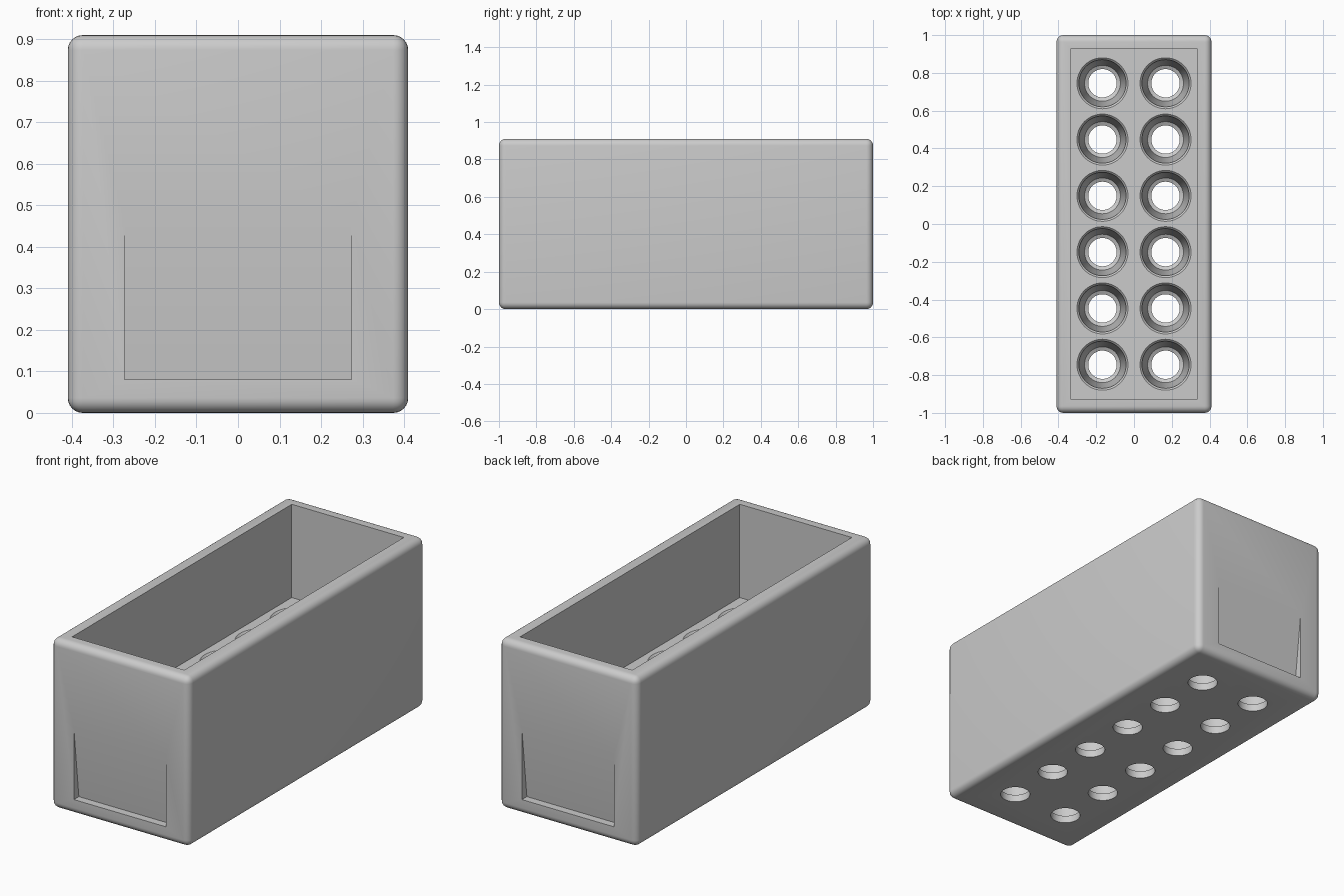
import bpy, bmesh
from math import radians, cos, sin, tau
from mathutils import Matrix

if "Cube" in bpy.data.objects:
    bpy.data.objects.remove(bpy.data.objects["Cube"], do_unlink=True)

W, L, H = 0.82, 2.0, 0.91      # outer size
FLOOR = 0.41                   # height of the inner floor
ROUND = 0.036

grey = bpy.data.materials.new("light grey")
grey.use_nodes = True
colour = (0.6, 0.6, 0.6, 1)
grey.diffuse_color = colour
grey.node_tree.nodes["Principled BSDF"].inputs["Base Color"].default_value = colour


def make_object(name, bm):
    bmesh.ops.recalc_face_normals(bm, faces=bm.faces)
    mesh = bpy.data.meshes.new(name)
    bm.to_mesh(mesh)
    bm.free()
    mesh.materials.append(grey)
    obj = bpy.data.objects.new(name, mesh)
    bpy.context.collection.objects.link(obj)
    return obj


def add_box(bm, size, centre):
    matrix = Matrix.Translation(centre) @ Matrix.Diagonal((*size, 1))
    bmesh.ops.create_cube(bm, size=1, matrix=matrix)


def add_prism(bm, profile, half_width):
    """Extrude a (y, z) profile along x."""
    ends = [[bm.verts.new((x, y, z)) for y, z in profile]
            for x in (-half_width, half_width)]
    bm.faces.new(ends[0])
    bm.faces.new(ends[1])
    for i in range(len(profile)):
        j = (i + 1) % len(profile)
        bm.faces.new((ends[0][i], ends[0][j], ends[1][j], ends[1][i]))


def add_turned(bm, profile, x, y, sides=48):
    """Closed turned solid from a (radius, z) profile."""
    rings = [[bm.verts.new((x + r * cos(tau * i / sides), y + r * sin(tau * i / sides), z))
              for i in range(sides)] for r, z in profile]
    bm.faces.new(rings[0])
    bm.faces.new(rings[-1])
    for low, high in zip(rings, rings[1:]):
        for i in range(sides):
            j = (i + 1) % sides
            bm.faces.new((low[i], low[j], high[j], high[i]))


# Rounded outer block
bm = bmesh.new()
add_box(bm, (W, L, H), (0, 0, H / 2))
bmesh.ops.bevel(bm, geom=bm.edges[:], offset=ROUND, segments=6, profile=0.5, affect='EDGES')
box = make_object("storage_box", bm)

# Open cavity above the thick floor
bm = bmesh.new()
add_box(bm, (0.665, 1.86, 1), (0, 0, FLOOR + 0.5))
cavity = make_object("cavity_cutter", bm)

# Two rows of stepped, tapered sockets through the floor
bm = bmesh.new()
socket = [(0.075, -0.1), (0.075, 0.04), (0.095, 0.05),
          (0.125, FLOOR - 0.01), (0.135, FLOOR), (0.135, FLOOR + 0.05)]
for x in (-0.167, 0.167):
    for row in range(6):
        add_turned(bm, socket, x, (row - 2.5) * 0.298)
sockets = make_object("socket_cutter", bm)

# Wedge-shaped finger grips on both ends
bm = bmesh.new()
for side in (-1, 1):
    end = L / 2
    grip = [(end - 0.042, 0.08), (end, 0.46), (end + 0.05, 0.46), (end + 0.05, 0.08)]
    add_prism(bm, [(side * y, z) for y, z in grip], 0.273)
grips = make_object("grip_cutter", bm)

# Carve the block, then drop the cutters
bpy.context.view_layer.objects.active = box
for cutter in (cavity, sockets, grips):
    cutter.hide_render = True
    cut = box.modifiers.new(cutter.name, 'BOOLEAN')
    cut.operation = 'DIFFERENCE'
    cut.solver = 'EXACT'
    cut.object = cutter
    bpy.ops.object.modifier_apply(modifier=cut.name)
    bpy.data.objects.remove(cutter, do_unlink=True)

bpy.ops.object.select_all(action='DESELECT')
box.select_set(True)
bpy.ops.object.shade_smooth_by_angle(angle=radians(30))
